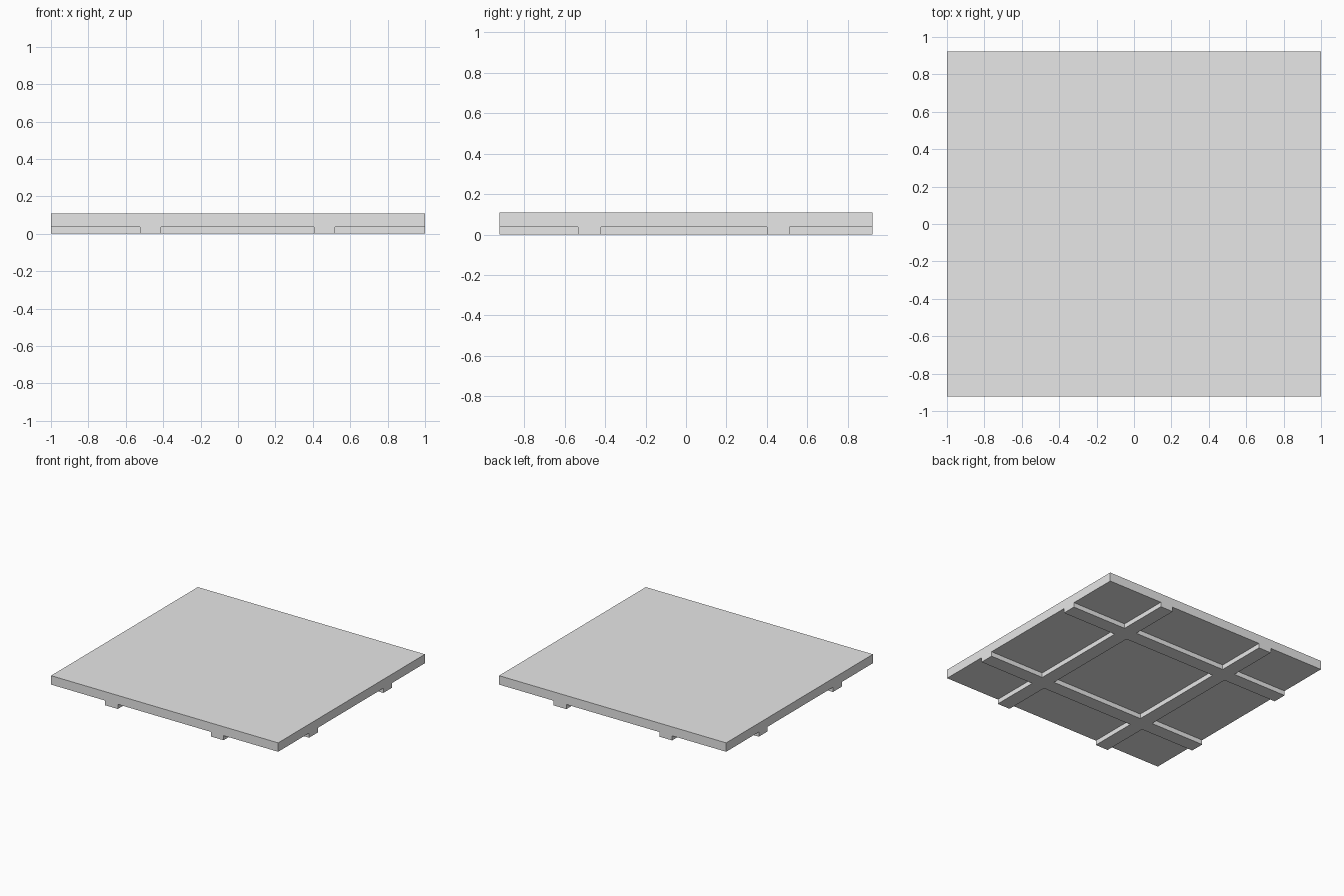
import bpy
import bmesh
from mathutils import Vector

cube = bpy.data.objects.get("Cube")
if cube:
    bpy.data.objects.remove(cube, do_unlink=True)

HALF_X, HALF_Y = 1.0, 0.923
SLAB_BOTTOM, SLAB_TOP = 0.037, 0.108
RIBS_X = [(-0.524, -0.412), (0.407, 0.519)]   # ribs running front to back
RIBS_Y = [(-0.533, -0.42), (0.4, 0.512)]      # ribs running side to side


def in_rib(value, ribs):
    return any(low < value < high for low, high in ribs)


# Slab
bm = bmesh.new()
bmesh.ops.create_cube(bm, size=1)
for v in bm.verts:
    v.co = Vector((2 * HALF_X * v.co.x, 2 * HALF_Y * v.co.y,
                   SLAB_TOP if v.co.z > 0 else SLAB_BOTTOM))

# Score the slab along the rib edges
for axis, ribs in ((0, RIBS_X), (1, RIBS_Y)):
    normal = Vector((0, 0, 0))
    normal[axis] = 1
    for cut in (c for rib in ribs for c in rib):
        bmesh.ops.bisect_plane(bm, geom=bm.verts[:] + bm.edges[:] + bm.faces[:],
                               plane_co=normal * cut, plane_no=normal)

# Pull the crossing ribs down from the underside
bm.normal_update()
rib_faces = []
for f in bm.faces:
    centre = f.calc_center_median()
    if f.normal.z < -0.9 and (in_rib(centre.x, RIBS_X) or in_rib(centre.y, RIBS_Y)):
        rib_faces.append(f)
result = bmesh.ops.extrude_face_region(bm, geom=rib_faces)
for item in result["geom"]:
    if isinstance(item, bmesh.types.BMVert):
        item.co.z = 0
leftover = [f for f in rib_faces if f.is_valid]
if leftover:
    bmesh.ops.delete(bm, geom=leftover, context='FACES_ONLY')
bmesh.ops.recalc_face_normals(bm, faces=bm.faces[:])

mesh = bpy.data.meshes.new("ribbed_slab")
bm.to_mesh(mesh)
bm.free()
slab = bpy.data.objects.new("ribbed_slab", mesh)
bpy.context.collection.objects.link(slab)

# Plain grey
grey = bpy.data.materials.new("light_grey")
grey.use_nodes = True
colour = (0.8, 0.8, 0.8, 1)
grey.diffuse_color = colour
grey.node_tree.nodes["Principled BSDF"].inputs["Base Color"].default_value = colour
mesh.materials.append(grey)
